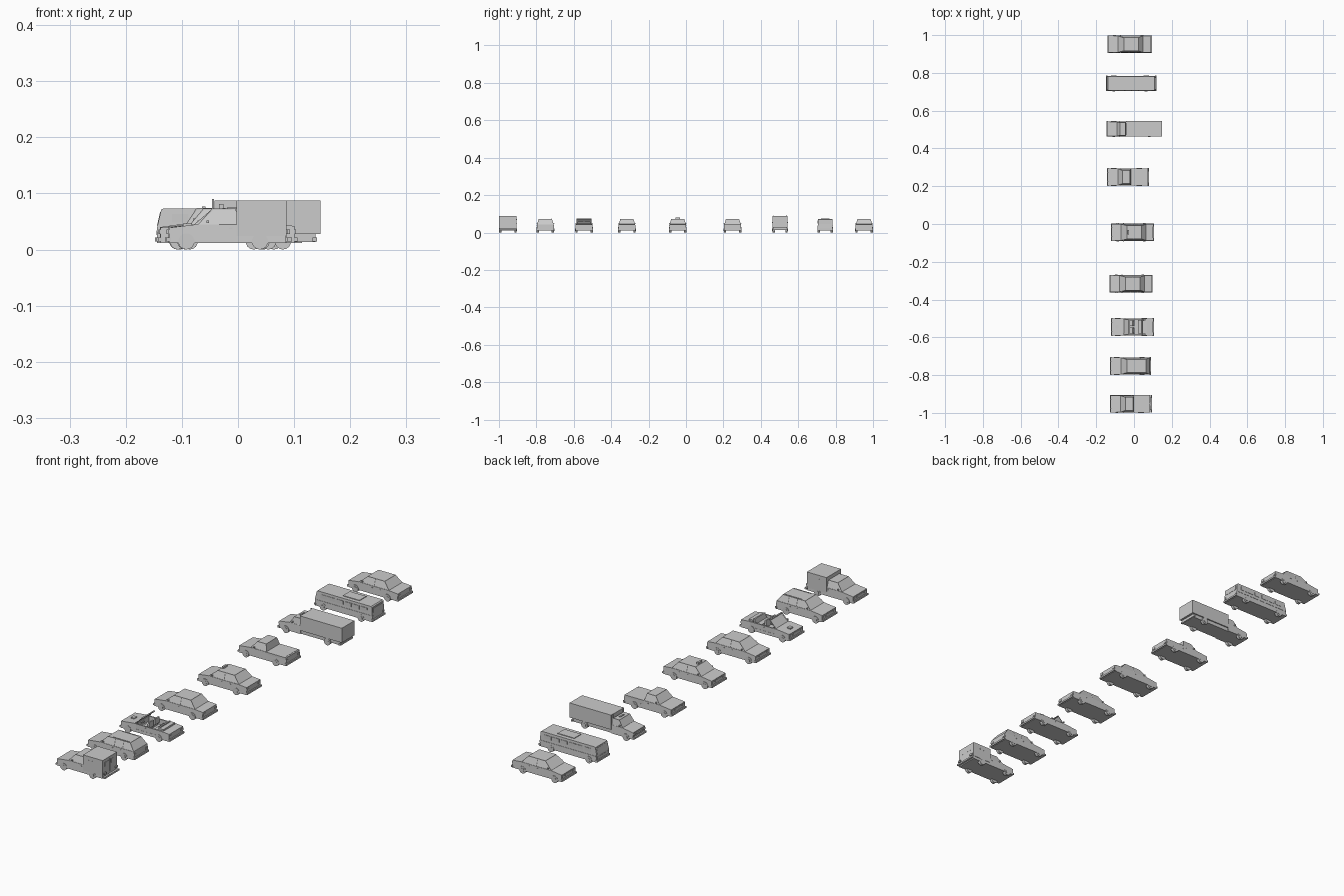
import bpy, bmesh, math
from mathutils import Matrix, Vector

if "Cube" in bpy.data.objects:
    bpy.data.objects.remove(bpy.data.objects["Cube"])


def finish(bm, name):
    bmesh.ops.recalc_face_normals(bm, faces=bm.faces)
    me = bpy.data.meshes.new(name)
    bm.to_mesh(me)
    bm.free()
    ob = bpy.data.objects.new(name, me)
    bpy.context.collection.objects.link(ob)
    return ob


def box(name, x0, x1, y0, y1, z0, z1):
    bm = bmesh.new()
    m = Matrix.LocRotScale(Vector(((x0 + x1) / 2, (y0 + y1) / 2, (z0 + z1) / 2)), None,
                           Vector((abs(x1 - x0), abs(y1 - y0), abs(z1 - z0))))
    bmesh.ops.create_cube(bm, size=1, matrix=m)
    return finish(bm, name)


def prism_bm(profile, y, w0, w1):
    # side profile in xz; half width runs from w0 at the lowest to w1 at the highest point
    bm = bmesh.new()
    zs = [p[1] for p in profile]
    lo, span = min(zs), max(zs) - min(zs)
    sides = [[bm.verts.new((x, y + s * (w0 + (w1 - w0) * (z - lo) / span), z))
              for x, z in profile] for s in (-1, 1)]
    bm.faces.new(sides[0])
    bm.faces.new(sides[1][::-1])
    n = len(profile)
    for i in range(n):
        j = (i + 1) % n
        bm.faces.new((sides[0][i], sides[0][j], sides[1][j], sides[1][i]))
    bmesh.ops.recalc_face_normals(bm, faces=bm.faces)
    return bm


def prism(name, profile, y, w0, w1):
    return finish(prism_bm(profile, y, w0, w1), name)


def cabin(name, y, b0, t0, t1, b1, z0=.044, z1=.073, w0=.044, w1=.035, pillars=()):
    # tapered greenhouse with inset windows between the pillars
    bm = prism_bm([(b0, z0), (t0, z1), (t1, z1), (b1, z0)], y, w0, w1)
    for px in pillars:
        bmesh.ops.bisect_plane(bm, geom=bm.verts[:] + bm.edges[:] + bm.faces[:],
                               plane_co=(px, 0, 0), plane_no=(1, 0, 0))
    bm.normal_update()
    glass = [f for f in bm.faces if abs(f.normal.z) < .95]
    bmesh.ops.inset_individual(bm, faces=glass, thickness=.0025, depth=-.0007)
    return finish(bm, name)


def cylinder(name, x, y0, y1, z, r, n=14):
    bm = bmesh.new()
    m = Matrix.Translation((x, (y0 + y1) / 2, z)) @ Matrix.Rotation(math.pi / 2, 4, 'X')
    bmesh.ops.create_cone(bm, cap_ends=True, segments=n, radius1=r, radius2=r,
                          depth=abs(y1 - y0), matrix=m)
    return finish(bm, name)


def running_gear(v, y, x0, x1, axles, hw=.048, mirror=None, light_z=.032, mirror_z=.047):
    # wheels and hubs
    for s in (-1, 1):
        for i, ax in enumerate(axles):
            cylinder(f"{v}_wheel_{i}", ax, y + s * (hw - .014), y + s * (hw - .001), .0145, .0145)
            cylinder(f"{v}_hub_{i}", ax, y + s * (hw - .004), y + s * hw, .0145, .0075, 10)
        # lights
        box(f"{v}_headlight", x0 + .003, x0 + .008, y + s * .026, y + s * (hw - .005),
            light_z - .004, light_z + .004)
        box(f"{v}_tail_light", x1 - .008, x1 - .003, y + s * .03, y + s * (hw - .004),
            light_z - .004, light_z + .004)
        if mirror is not None:
            box(f"{v}_mirror", mirror, mirror + .004, y + s * (hw - .008), y + s * hw,
                mirror_z, mirror_z + .005)
    # grille and bumpers
    box(f"{v}_grille", x0 + .003, x0 + .008, y - .023, y + .023, light_z - .004, light_z + .004)
    box(f"{v}_front_bumper", x0, x0 + .008, y - hw + .001, y + hw - .001, .014, .021)
    box(f"{v}_rear_bumper", x1 - .008, x1, y - hw + .001, y + hw - .001, .014, .021)


def car_profile(x0, x1, cowl, deck, tail_z=.042, notch=()):
    return [(x0 + .005, .012), (x0 + .005, .039), (cowl, .045), *notch, (deck, .045),
            (x1 - .005, tail_z), (x1 - .005, .012)]


def door_trim(v, y, xs, hw=.0455):
    for s in (-1, 1):
        for x in xs:
            box(f"{v}_door_handle", x, x + .006, y + s * (hw - .003), y + s * (hw + .0005), .037, .039)


def car(v, y, x0, x1, axles, cab, pillars, handles, tail_z=.042, notch=()):
    prism(f"{v}_body", car_profile(x0, x1, cab[0], cab[3], tail_z, notch), y, .046, .0445)
    running_gear(v, y, x0, x1, axles, mirror=cab[0] + .014)
    cabin(f"{v}_cabin", y, *cab, pillars=pillars)
    door_trim(v, y, handles)


# three plain saloons, one of them with a roof sign
for v, y, x0, x1 in (("saloon", .952, -.139, .094), ("sedan", -.316, -.130, .098),
                     ("taxi", -.044, -.122, .106)):
    c = x0 + .054
    car(v, y, x0, x1, (x0 + .036, x1 - .052),
        (c - .003, c + .031, c + .108, c + .134), (c + .066,), (c + .055, c + .092))
box("taxi_roof_sign", -.034, -.026, -.056, -.032, .073, .081)

# estate car
car("estate", -.752, -.127, .091, (-.092, .042), (-.070, -.038, .063, .085),
    (-.004, .034), (-.015, .022))
for s in (-1, 1):
    box("estate_roof_rail", -.02, .055, -.752 + s * .03, -.752 + s * .032, .073, .0745)

# pickup with an open bed
y = .249
car("pickup", y, -.143, .079, (-.107, .028), (-.086, -.062, -.022, -.015), (), (-.035,),
    .044, ((-.013, .045), (-.013, .028), (.068, .028), (.068, .045)))
for s in (-1, 1):
    box("pickup_bed_side", -.014, .072, y + s * .040, y + s * .0449, .025, .045)

# ambulance: car front with a tall rear box
y = -.952
prism("ambulance_body", car_profile(-.127, .090, -.072, 0), y, .046, .0445)
running_gear("ambulance", y, -.127, .096, (-.092, .039), mirror=-.056)
cabin("ambulance_cab", y, -.072, -.046, -.004, .002)
box("ambulance_box", -.003, .086, y - .047, y + .047, .024, .087)
box("ambulance_rear_door_seam", .085, .0865, y - .001, y + .001, .026, .080)
for s in (-1, 1):
    box("ambulance_side_window", .022, .052, y + s * .045, y + s * .0475, .066, .072)
    box("ambulance_rear_window", .085, .0867, y + s * .008, y + s * .034, .058, .074)
door_trim("ambulance", y, (-.016,))

# convertible with an open tub, door walls, seats and windscreen frame
y = -.545
v = "convertible"
prism(f"{v}_body", car_profile(-.122, .106, -.060, .062, .042,
      ((-.050, .045), (-.050, .024), (.060, .024), (.060, .045))), y, .046, .0445)
running_gear(v, y, -.122, .106, (-.086, .054), mirror=-.050)
for s in (-1, 1):
    box(f"{v}_door", -.052, .064, y + s * .0395, y + s * .0448, .022, .045)
    box(f"{v}_front_seat", -.030, -.004, y + s * .004, y + s * .034, .022, .036)
    prism(f"{v}_front_seat_back", [(-.008, .034), (-.003, .060), (.003, .060), (.001, .034)],
          y + s * .019, .015, .013)
    prism(f"{v}_screen_post", [(-.056, .044), (-.026, .074), (-.023, .074), (-.052, .044)],
          y + s * .038, .002, .002)
prism(f"{v}_windscreen", [(-.055, .044), (-.027, .072), (-.0255, .072), (-.0535, .044)], y, .038, .037)
box(f"{v}_windscreen_top", -.028, -.022, y - .040, y + .040, .071, .074)
box(f"{v}_rear_seat", .020, .046, y - .036, y + .036, .022, .036)
prism(f"{v}_rear_seat_back", [(.040, .034), (.046, .055), (.052, .055), (.052, .034)], y, .036, .034)
box(f"{v}_folded_roof", .052, .070, y - .038, y + .038, .044, .051)
cylinder(f"{v}_steering_wheel", -.036, y - .028, y - .010, .046, .003, 8)
box(f"{v}_bonnet_scoop", -.098, -.082, y - .009, y + .009, .040, .046)
door_trim(v, y, (-.008,))

# box truck
y = .503
v = "truck"
prism(f"{v}_hood", [(-.139, .013), (-.139, .040), (-.090, .047), (-.042, .047), (-.042, .013)],
      y, .040, .038)
cabin(f"{v}_cab", y, -.092, -.074, -.046, -.042, .046, .074, .038, .034)
box(f"{v}_chassis", -.045, .138, y - .036, y + .036, .013, .030)
box(f"{v}_cargo_box", -.042, .147, y - .041, y + .041, .028, .0875)
running_gear(v, y, -.145, .141, (-.108, .080), hw=.042, mirror=-.080, mirror_z=.050)
box(f"{v}_cab_light", -.064, -.058, y - .012, y + .012, .074, .077)
for s in (-1, 1):
    cylinder(f"{v}_exhaust", -.0445, y + s * .032, y + s * .036, .060, .002, 8)
    box(f"{v}_exhaust_stack", -.046, -.0425, y + s * .032, y + s * .036, .045, .090)

# bus with side windows and a roof hatch
y = .744
v = "bus"
prism(f"{v}_body", [(-.144, .012), (-.144, .040), (-.137, .071), (-.133, .073), (.108, .073),
                    (.112, .069), (.114, .012)], y, .0405, .038)
running_gear(v, y, -.148, .119, (-.108, .064), hw=.042, light_z=.030)
for s in (-1, 1):
    for i in range(6):
        x = -.118 + i * .036
        box(f"{v}_side_window_{i}", x, x + .030, y + s * .037, y + s * .0402, .048, .063)
    box(f"{v}_trim_strip", -.140, .110, y + s * .038, y + s * .0407, .034, .037)
prism(f"{v}_windscreen", [(-.1443, .043), (-.1388, .067), (-.135, .067), (-.140, .043)], y, .035, .033)
box(f"{v}_rear_window", .110, .1138, y - .030, y + .030, .046, .064)
box(f"{v}_roof_hatch", -.030, .045, y - .022, y + .022, .073, .0755)
